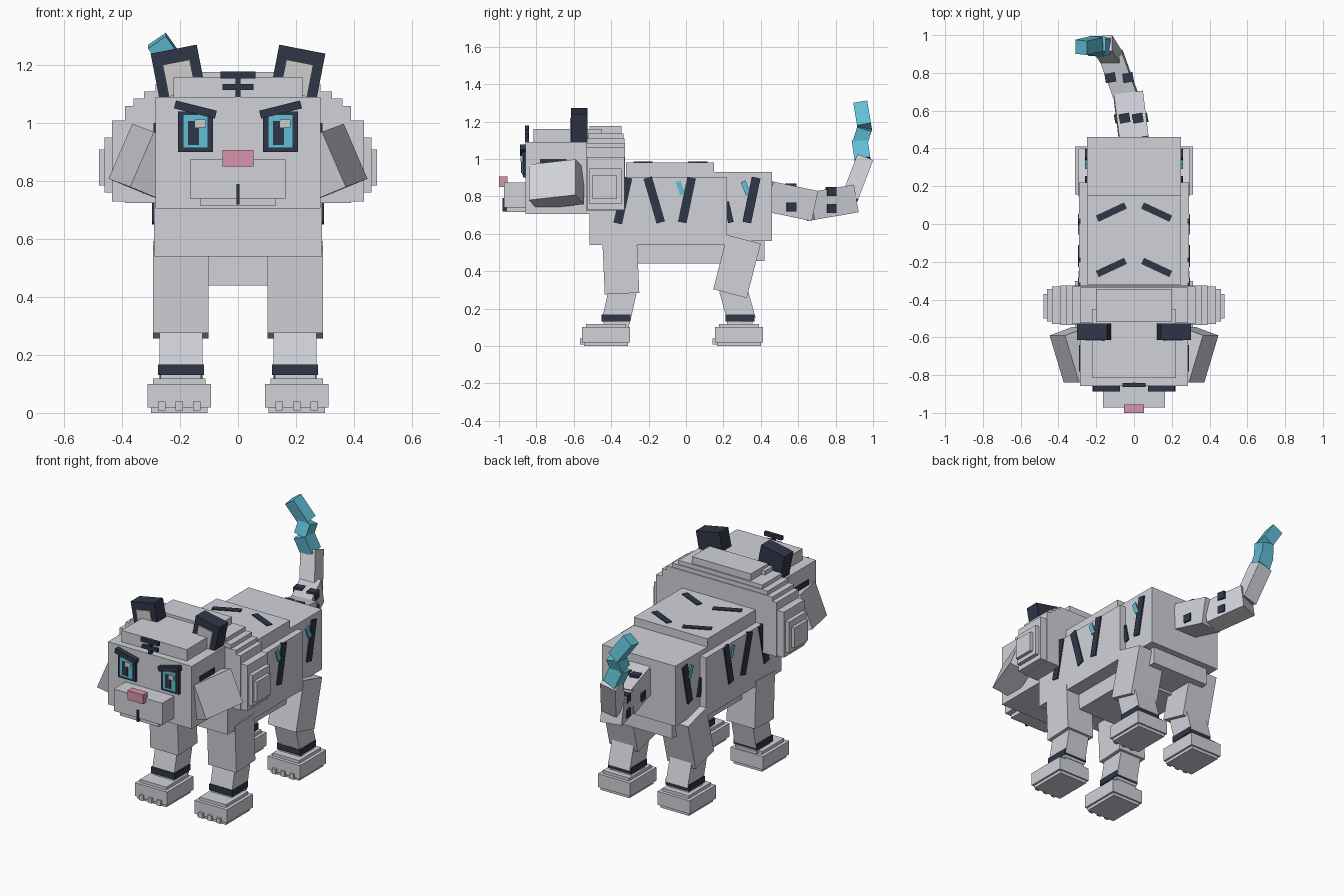
import bpy, bmesh, math
from mathutils import Matrix, Vector

if "Cube" in bpy.data.objects:
    bpy.data.objects.remove(bpy.data.objects["Cube"])


def material(name, rgb):
    m = bpy.data.materials.new(name)
    m.diffuse_color = (*rgb, 1)
    m.use_nodes = True
    m.node_tree.nodes["Principled BSDF"].inputs["Base Color"].default_value = m.diffuse_color
    return m


FUR = material("pale grey fur", (0.64, 0.65, 0.70))
NAVY = material("dark navy", (0.03, 0.037, 0.065))
CYAN = material("bright cyan", (0.12, 0.53, 0.68))
PINK = material("nose pink", (0.68, 0.30, 0.41))
CREAM = material("warm light grey", (0.62, 0.61, 0.60))


def cube(name, mat, matrix):
    """Unit cube placed by a 4x4 matrix."""
    bm = bmesh.new()
    bmesh.ops.create_cube(bm, size=1, matrix=matrix)
    bmesh.ops.recalc_face_normals(bm, faces=bm.faces)
    me = bpy.data.meshes.new(name)
    bm.to_mesh(me)
    bm.free()
    me.materials.append(mat)
    ob = bpy.data.objects.new(name, me)
    bpy.context.collection.objects.link(ob)
    return ob


def box(name, mat, x, y, z, axis='X', deg=0):
    """Box from (min, max) ranges, turned about its centre."""
    c = [(r[0] + r[1]) / 2 for r in (x, y, z)]
    s = [abs(r[1] - r[0]) for r in (x, y, z)]
    return cube(name, mat, Matrix.Translation(c)
                @ Matrix.Rotation(math.radians(deg), 4, axis)
                @ Matrix.Diagonal((*s, 1)))


def beam(name, mat, p, q, w, d):
    """Box running from p to q, w wide across x and d deep."""
    p, q = Vector(p), Vector(q)
    k = q - p
    i = (Vector((1, 0, 0)) - k.normalized() * k.normalized().x).normalized()
    j = k.normalized().cross(i)
    m = Matrix((i * w, j * d, k)).transposed().to_4x4()
    return cube(name, mat, Matrix.Translation((p + q) / 2) @ m)


def span(c, size):
    return (c - size / 2, c + size / 2)


# Torso
box("chest_body", FUR, (-.29, .29), (-.515, .22), (.54, .90))
box("back_panel", FUR, (-.25, .25), (-.32, .15), (.89, .98))
box("rump", FUR, (-.25, .25), (.15, .46), (.56, .93))
box("belly", FUR, (-.20, .20), (-.26, .22), (.44, .55))
box("rear_belly", FUR, (-.20, .20), (.15, .42), (.455, .60))

# Mane: stacked layers, narrower as they rise
for hw, z0, z1, y0, y1 in ((.48, .785, .91, -.50, -.37), (.46, .76, .95, -.515, -.345),
                           (.435, .73, 1.01, -.53, -.33), (.39, .725, 1.06, -.535, -.325),
                           (.36, .725, 1.085, -.535, -.325), (.325, .725, 1.11, -.53, -.33),
                           (.285, .725, 1.135, -.525, -.335), (.20, .725, 1.177, -.515, -.345)):
    box("mane_layer", FUR, (-hw, hw), (y0, y1), (z0, z1))

# Head, muzzle and nose
box("head", FUR, (-.285, .285), (-.857, -.50), (.705, 1.09))
box("head_top", FUR, (-.222, .222), (-.815, -.45), (1.08, 1.16))
box("muzzle", FUR, (-.165, .165), (-.972, -.85), (.74, .875))
box("jaw", FUR, (-.132, .132), (-.96, -.85), (.716, .745))
box("nose", PINK, (-.053, .053), (-1.0, -.955), (.85, .907))
box("mouth_line", NAVY, (-.006, .006), (-.98, -.955), (.72, .79))

# Forehead mark
box("forehead_line", NAVY, (-.008, .008), (-.862, -.84), (1.09, 1.178))
box("forehead_bar_upper", NAVY, (-.06, .06), (-.862, -.842), (1.154, 1.178))
box("forehead_bar_lower", NAVY, (-.053, .053), (-.862, -.842), (1.115, 1.136))

for s in (-1, 1):
    # Eyes: both look the same way, so only the brows mirror
    cx = .147 * s
    box("eye_rim", NAVY, span(cx, .12), (-.872, -.855), (.90, 1.04))
    box("iris", CYAN, span(cx, .086), (-.878, -.86), (.915, 1.03))
    box("pupil", NAVY, (cx - .026, cx + .012), (-.881, -.86), (.925, 1.008))
    box("eye_glint", CREAM, (cx - .002, cx + .034), (-.884, -.86), (.985, 1.012))
    box("brow", NAVY, span(cx, .145), (-.888, -.85), (1.033, 1.061), 'Y', -14 * s)

    # Ears lean outward, with a pale inner plate
    tilt = Matrix.Translation((.207 * s, -.57, 1.178)) @ Matrix.Rotation(math.radians(11 * s), 4, 'Y')
    cube("ear", NAVY, tilt @ Matrix.Diagonal((.162, .088, .158, 1)))
    cube("inner_ear", CREAM, tilt @ Matrix.Translation((0, -.046, -.023))
         @ Matrix.Diagonal((.095, .008, .112, 1)))

    # Flared cheek tuft, built from its three edge directions
    e, h, t = Vector((.075 * s, .25, .028)), Vector((.082 * s, 0, -.19)), Vector((-.12 * s, .045, -.05))
    m = Matrix((e, h, t)).transposed().to_4x4()
    cube("cheek_tuft", FUR, Matrix.Translation(Vector((.29 * s, -.84, .97)) + (e + h + t) / 2) @ m)
    box("head_side_stripe", NAVY, span(.287 * s, .01), (-.78, -.64), (.96, 1.0))

    # Flank stripes: (top y, bottom y, top z, bottom z, x, width, colour)
    for yt, yb, zt, zb, x, w, mat in ((-.31, -.365, .90, .655, .29, .047, NAVY),
                                      (-.205, -.135, .90, .66, .29, .047, NAVY),
                                      (.03, -.02, .90, .66, .29, .047, NAVY),
                                      (.375, .325, .90, .66, .252, .047, NAVY),
                                      (.215, .24, .77, .66, .252, .03, NAVY),
                                      (-.042, -.018, .88, .81, .29, .028, CYAN),
                                      (.305, .333, .88, .81, .252, .028, CYAN)):
        beam("flank_stripe", mat, (x * s, yb, zb), (x * s, yt, zt), .014, w)

    # Stripes across the back
    for y in (.063, -.23):
        box("back_stripe", NAVY, span(.12 * s, .165), span(y, .036), (.975, .985), 'Z', -25 * s)

    # Legs: upper, lower, cuff, ankle, foot, toes
    lx = .197 * s
    for nm, top, knee, ktop, ank, foot in (("front", -.355, -.342, -.335, -.375, -.428),
                                           ("hind", .31, .235, .25, .30, .283)):
        beam(nm + "_upper_leg", FUR, (lx, knee, .28), (lx, top, .57), .192, .185)
        beam(nm + "_lower_leg", FUR, (lx, ank, .13), (lx, ktop, .31), .148, .15)
        cuff = -.373 if nm == "front" else .288
        box(nm + "_cuff", NAVY, span(lx, .158), span(cuff, .155), (.13, .167))
        box(nm + "_ankle", FUR, span(lx, .14), span(cuff, .135), (.10, .135))
        box(nm + "_foot", FUR, span(.203 * s, .22), span(foot, .255), (.018, .10))
        box(nm + "_foot_top", FUR, span(.203 * s, .18), span(foot, .215), (.09, .118))
        box(nm + "_sole", FUR, span(.203 * s, .195), span(foot, .235), (0, .02))
        for dx in (-.06, 0, .06):
            box(nm + "_toe", FUR, span(.203 * s + dx, .026), (foot - .14, foot - .10), (.008, .04))

# Tail: linked beams curving up to a cyan zigzag tip
tail = (((0, .44, .80), (-.03, .68, .75), .155, .165, FUR),
        ((-.035, .655, .745), (-.12, .89, .785), .125, .15, FUR),
        ((-.115, .875, .79), (-.165, .955, 1.0), .10, .09, FUR),
        ((-.165, .945, .99), (-.205, .93, 1.09), .085, .085, CYAN),
        ((-.205, .93, 1.085), (-.19, .955, 1.165), .08, .08, CYAN),
        ((-.195, .955, 1.165), (-.28, .935, 1.285), .075, .075, CYAN))
for p, q, w, d, mat in tail:
    beam("tail_segment", mat, p, q, w, d)

# Navy spots set into the tail corners
for x, y, z in ((.045, .56, .742), (-.075, .56, .742), (.02, .56, .845), (-.05, .56, .845),
                (-.032, .775, .825), (-.125, .775, .825), (-.032, .775, .735), (-.125, .775, .735)):
    box("tail_spot", NAVY, span(x, .056), span(y, .05), span(z, .048), 'Z', 10)
